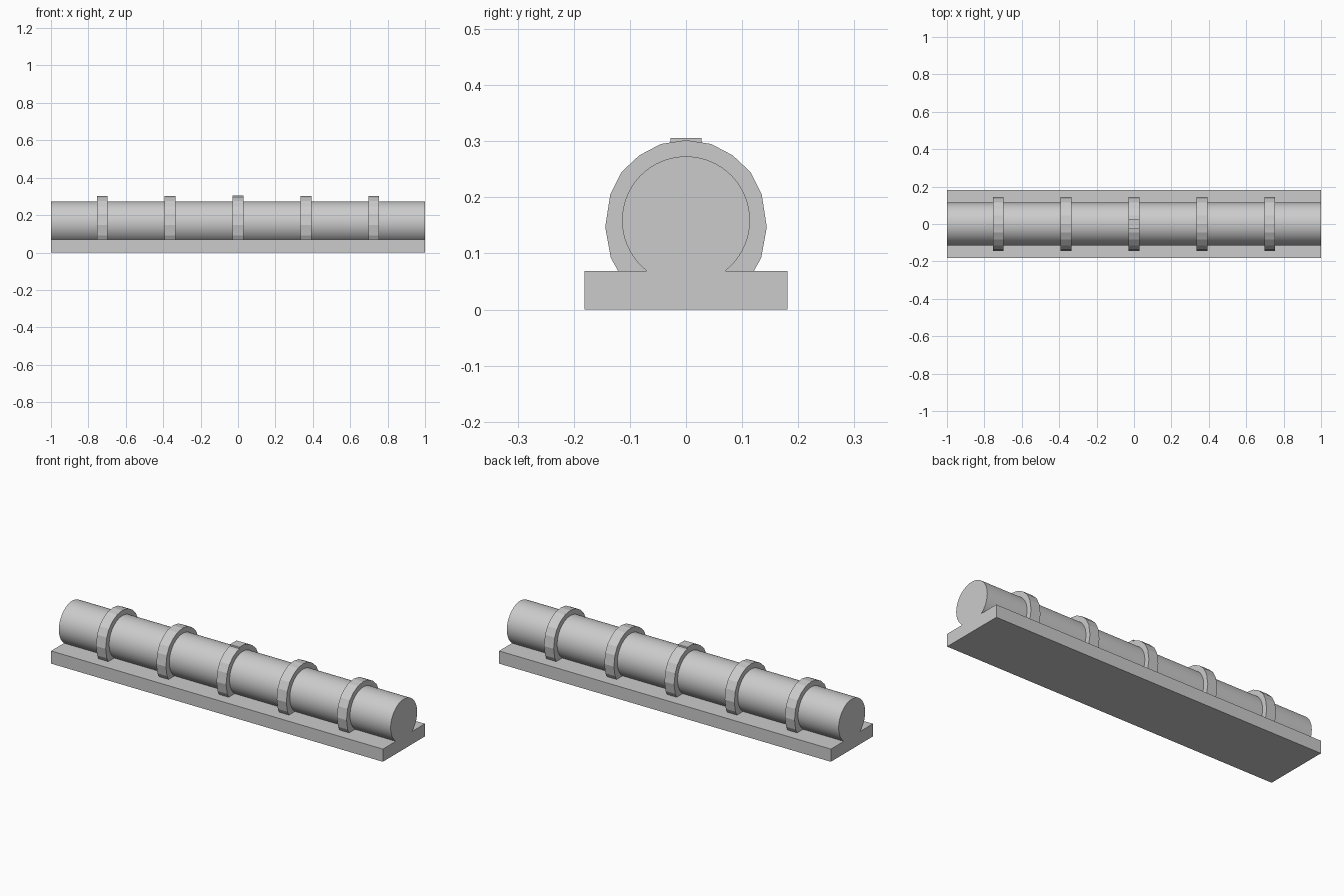
import bpy, math

if "Cube" in bpy.data.objects:
    bpy.data.objects.remove(bpy.data.objects["Cube"])

grey = bpy.data.materials.new("plain grey")
grey.diffuse_color = (0.6, 0.6, 0.6, 1)
grey.use_nodes = True
grey.node_tree.nodes["Principled BSDF"].inputs["Base Color"].default_value = grey.diffuse_color


def prism(name, profile, x0, x1):
    """Extrude a closed (y, z) profile along x."""
    n = len(profile)
    verts = [(x, y, z) for x in (x0, x1) for y, z in profile]
    faces = [tuple(reversed(range(n))), tuple(range(n, 2 * n))]
    faces += [(i, (i + 1) % n, n + (i + 1) % n, n + i) for i in range(n)]
    mesh = bpy.data.meshes.new(name)
    mesh.from_pydata(verts, [], faces)
    mesh.materials.append(grey)
    ob = bpy.data.objects.new(name, mesh)
    bpy.context.collection.objects.link(ob)
    return ob


def box(name, x, y, z0, z1):
    return prism(name, [(-y, z0), (y, z0), (y, z1), (-y, z1)], -x, x)


# Flat base strip
box("base", 1.0, 0.181, 0, 0.069)

# Long smooth rod resting in the base
N = 64
rod = prism("rod", [(0.114 * math.cos(2 * math.pi * i / N),
                     0.159 + 0.114 * math.sin(2 * math.pi * i / N))
                    for i in range(N)], -1, 1)
bpy.context.view_layer.objects.active = rod
rod.select_set(True)
bpy.ops.object.shade_smooth_by_angle(angle=math.radians(30))

# Faceted clamps, open downwards into the base
half = [(0.116, 0.06), (0.134, 0.092), (0.144, 0.147), (0.135, 0.205),
        (0.115, 0.245), (0.083, 0.275), (0.045, 0.295)]
clamp = half + [(0, 0.302)] + [(-y, z) for y, z in reversed(half)]
for i in range(5):
    x = (i - 2) * 0.363
    prism(f"clamp_{i + 1}", clamp, x - 0.029, x + 0.029)

# Small flat pad on the middle clamp
box("clamp_pad", 0.029, 0.028, 0.285, 0.306)
